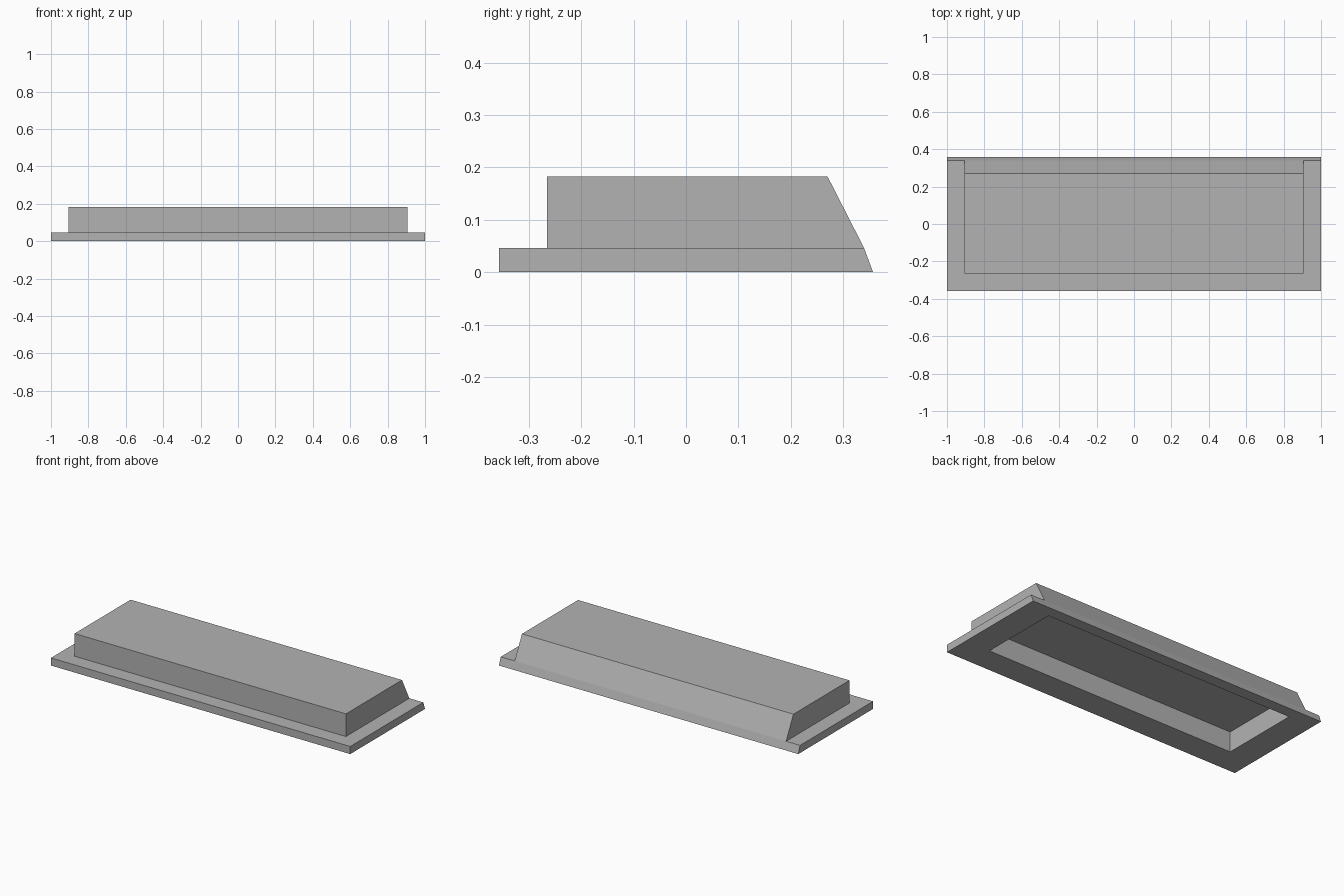
import bpy
import bmesh

cube = bpy.data.objects.get("Cube")
if cube:
    bpy.data.objects.remove(cube, do_unlink=True)

# Single flat grey
grey = bpy.data.materials.new("plain_grey")
grey.use_nodes = True
colour = (0.45, 0.45, 0.45, 1)
grey.diffuse_color = colour
grey.node_tree.nodes["Principled BSDF"].inputs["Base Color"].default_value = colour


def prism(name, half_width, profile):
    """Extrude a (y, z) side profile symmetrically along x."""
    bm = bmesh.new()
    face = bm.faces.new([bm.verts.new((-half_width, y, z)) for y, z in profile])
    ext = bmesh.ops.extrude_face_region(bm, geom=[face])
    moved = [v for v in ext["geom"] if isinstance(v, bmesh.types.BMVert)]
    bmesh.ops.translate(bm, verts=moved, vec=(2 * half_width, 0, 0))
    bmesh.ops.recalc_face_normals(bm, faces=bm.faces)
    mesh = bpy.data.meshes.new(name)
    bm.to_mesh(mesh)
    bm.free()
    mesh.materials.append(grey)
    obj = bpy.data.objects.new(name, mesh)
    bpy.context.collection.objects.link(obj)
    return obj


def combine(target, tool, operation):
    """Apply a boolean and discard the tool object."""
    mod = target.modifiers.new(operation.lower(), "BOOLEAN")
    mod.operation = operation
    mod.solver = "EXACT"
    mod.object = tool
    bpy.context.view_layer.objects.active = target
    bpy.ops.object.modifier_apply(modifier=mod.name)
    bpy.data.objects.remove(tool, do_unlink=True)


# Flanged base plate with a bevelled back edge
cover = prism("flanged_cover", 1.0,
              [(-0.357, 0), (0.357, 0), (0.34, 0.046), (-0.357, 0.046)])

# Raised block with a sloping back, rooted inside the plate
block = prism("raised_block", 0.907,
              [(-0.265, 0.02), (0.33, 0.02), (0.34, 0.046),
               (0.27, 0.183), (-0.265, 0.183)])
combine(cover, block, "UNION")

# Hollow underside, following the sloping back
cavity = prism("cavity", 0.836,
               [(-0.2, -0.05), (0.312, -0.05), (0.287, 0),
                (0.226, 0.122), (-0.2, 0.122)])
cavity.hide_render = True
combine(cover, cavity, "DIFFERENCE")
